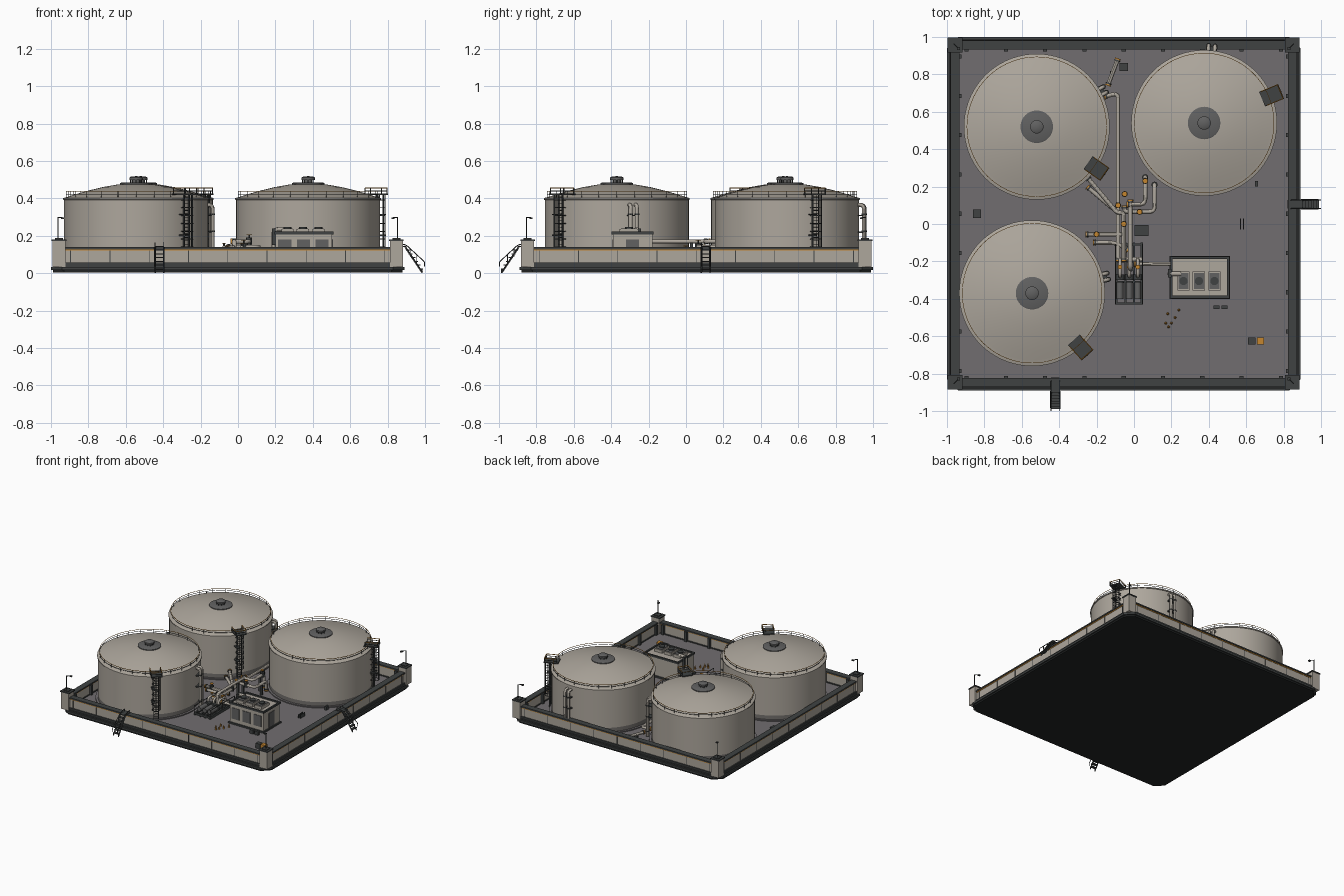
import bpy, bmesh, math
from mathutils import Matrix, Vector

if "Cube" in bpy.data.objects:
    bpy.data.objects.remove(bpy.data.objects["Cube"])

COL = {"beige": (.42, .385, .335), "floor_grey": (.165, .155, .16), "dark_grey": (.05, .055, .055),
       "black_grey": (.016, .018, .018), "orange": (.56, .24, .03), "stained_grey": (.17, .16, .15),
       "vent_grey": (.12, .12, .12)}
MATS = {}
for n, c in COL.items():
    MATS[n] = bpy.data.materials.new(n)
    MATS[n].diffuse_color = (*c, 1)
parts = {}
I = Matrix.Identity(4)


def get(name, mat):
    return parts.setdefault(name, (bmesh.new(), mat))[0]


def box(name, mat, lo, hi, M=I):
    lo, hi = Vector(lo), Vector(hi)
    s = hi - lo
    bmesh.ops.create_cube(get(name, mat), size=1, matrix=M @ Matrix.Translation((lo + hi) / 2) @ Matrix.Diagonal((*s, 1)))


def rod(name, mat, a, b, r, n=8, M=I, r2=None):
    a, b = M @ Vector(a), M @ Vector(b)
    d = b - a
    T = Matrix.Translation((a + b) / 2) @ d.to_track_quat('Z', 'Y').to_matrix().to_4x4()
    bmesh.ops.create_cone(get(name, mat), cap_ends=True, segments=n, radius1=r, radius2=r if r2 is None else r2,
                          depth=d.length, matrix=T)


def pipe(name, mat, pts, r, M=I, bend=.03, n=12):
    """Swept tube with rounded elbows."""
    pts = [M @ Vector(p) for p in pts]
    path = [pts[0]]
    for p, q, s in zip(pts, pts[1:], pts[2:]):
        k = min(bend, (p - q).length * .49, (s - q).length * .49)
        a, b = q + (p - q).normalized() * k, q + (s - q).normalized() * k
        path += [a.lerp(q, t).lerp(q.lerp(b, t), t) for t in (0, .2, .4, .6, .8, 1)]
    path.append(pts[-1])
    bm, rings, up = get(name, mat), [], None
    for i, p in enumerate(path):
        d = (path[min(i + 1, len(path) - 1)] - path[max(i - 1, 0)]).normalized()
        up = d.orthogonal() if up is None else up - d * up.dot(d)
        up.normalize()
        w = d.cross(up)
        rings.append([bm.verts.new(p + r * (up * math.cos(t) + w * math.sin(t)))
                      for t in (2 * math.pi * j / n for j in range(n))])
    for A, B in zip(rings, rings[1:]):
        for j in range(n):
            bm.faces.new((A[j], A[(j + 1) % n], B[(j + 1) % n], B[j]))
    bm.faces.new(rings[0][::-1])
    bm.faces.new(rings[-1])


def lathe(name, mat, prof, M, n=72):
    bm = get(name, mat)
    vs = [bm.verts.new(M @ Vector((r, 0, z))) for r, z in prof]
    es = [bm.edges.new(e) for e in zip(vs, vs[1:])]
    c = M.translation
    bmesh.ops.spin(bm, geom=vs + es, cent=c, axis=(0, 0, 1), angle=2 * math.pi, steps=n, use_merge=True)
    bmesh.ops.remove_doubles(bm, verts=bm.verts, dist=1e-5)


def octslab(name, mat, h, c, z0, z1):
    """Square slab with cut corners."""
    bm = get(name, mat)
    pts = [(h, h - c), (h - c, h), (c - h, h), (-h, h - c), (-h, c - h), (c - h, -h), (h - c, -h), (h, c - h)]
    f = bm.faces.new([bm.verts.new((CX + x, CY + y, z0)) for x, y in pts])
    g = bmesh.ops.extrude_face_region(bm, geom=[f])
    bmesh.ops.translate(bm, vec=(0, 0, z1 - z0), verts=[v for v in g['geom'] if isinstance(v, bmesh.types.BMVert)])


def frame(x, y, ang):
    return Matrix.Translation((x, y, 0)) @ Matrix.Rotation(ang, 4, 'Z')


CX, CY, FZ = -.055, .055, .048
# stepped base
octslab("base_bottom", "black_grey", .935, .06, .005, .018)
octslab("base_slab", "dark_grey", .945, .06, .018, .034)
octslab("base_step", "dark_grey", .935, .05, .034, .043)
octslab("yard_floor", "floor_grey", .925, .05, .043, FZ)

# perimeter wall, four sides with panels, ribs, stripe, corner posts and lamps
for k in range(4):
    M = frame(CX, CY, k * math.pi / 2)
    L = .9
    box("wall_panels", "beige", (.885, -L, .043), (.918, L, .128), M)
    box("wall_foot", "dark_grey", (.88, -L, .043), (.928, L, .056), M)
    box("wall_stripe", "orange", (.884, -L, .121), (.921, L, .128), M)
    box("wall_cap", "dark_grey", (.878, -L, .128), (.926, L, .139), M)
    for i in range(9):
        y = -.84 + i * .21
        box("wall_inner_ribs", "dark_grey", (.868, y - .011, FZ), (.886, y + .011, .128), M)
        box("wall_seams", "dark_grey", (.917, y - .002, .05), (.92, y + .002, .122), M)
    box("corner_posts", "beige", (.868, .868, .034), (.936, .936, .172), M)
    box("corner_caps", "dark_grey", (.862, .862, .172), (.941, .941, .181), M)
    box("corner_caps", "dark_grey", (.88, .88, .181), (.924, .924, .188), M)
    rod("lamp_poles", "dark_grey", (.908, .908, .18), (.908, .908, .3), .003, 6, M)
    rod("lamp_poles", "dark_grey", (.908, .908, .298), (.885, .885, .298), .003, 6, M)
    box("lamp_heads", "dark_grey", (.875, .875, .29), (.891, .891, .298), M)

# stairs over the wall
for M in (frame(.89, .105, 0), frame(-.42, -.89, -math.pi / 2)):
    w = .023
    box("stair_landing", "dark_grey", (-.062, -w, .139), (.012, w, .145), M)
    for i in range(6):
        box("stair_treads", "dark_grey", (.008 + i * .014, -w, .12 - i * .02), (.03 + i * .014, w, .126 - i * .02), M)
    for i in range(4):
        box("stair_treads", "dark_grey", (-.07, -w, .062 + i * .02), (-.055, w, .067 + i * .02), M)
    for s in (-w, w):
        pipe("stair_stringers", "dark_grey", [(.005, s, .139), (.095, s, .004)], .005, M, n=6)
        pipe("stair_rails", "dark_grey", [(-.05, s, .145), (-.05, s, .165), (.01, s, .15), (.108, s, .06), (.108, s, .035)],
             .0026, M, .01, 6)
        for u, z in ((.03, .13), (.065, .098)):
            rod("stair_rails", "dark_grey", (u, s, z - .04), (u, s, z), .002, 6, M)
        rod("stair_feet", "dark_grey", (.095, s, 0), (.095, s, .02), .003, 6, M)

# storage tanks: centre, ladder angle, overflow pipe angle
R = .385
for x, y, la, pa in ((-.52, .52, -.61, .5), (-.545, -.37, -.84, .22), (.375, .54, .39, 1.47)):
    C = frame(x, y, 0)
    lathe("tank_foundations", "floor_grey", [(.37, FZ), (.402, FZ), (.402, .056), (.37, .056)], C)
    lathe("tank_stained_skirts", "stained_grey", [(R, .05), (R, .088)], C)
    lathe("tank_shells", "beige", [(R, .088), (R, .392), (R + .005, .393), (R + .005, .401), (R - .004, .404), (.36, .41)], C)
    lathe("tank_roofs", "beige", [(.36, .41), (.31, .426), (.25, .443), (.18, .46), (.1, .474), (0, .481)], C)
    lathe("roof_vent_flanges", "vent_grey", [(.087, .465), (.087, .481), (.08, .484), (0, .485)], C, 32)
    lathe("roof_vents", "vent_grey", [(.022, .48), (.022, .497), (.036, .499), (.036, .511), (.028, .516), (0, .519)], C, 24)
    for i in range(8):
        t = i * math.pi / 4
        rod("roof_vent_bolts", "dark_grey", (.03 * math.cos(t), .03 * math.sin(t), .484),
            (.03 * math.cos(t), .03 * math.sin(t), .5), .003, 6, C)
    # roof guard rail
    for name, mat, z in (("guard_rail_top", "orange", .437), ("guard_rail_mid", "dark_grey", .422)):
        lathe(name, mat, [(.372, z - .0012), (.3745, z - .0012), (.3745, z + .0012), (.372, z + .0012), (.372, z - .0012)], C)
    for i in range(24):
        t = i * math.pi / 12
        p = (.373 * math.cos(t), .373 * math.sin(t))
        rod("guard_rail_posts", "dark_grey", (*p, .403), (*p, .437), .0015, 5, C)
    # caged ladder with top platform
    M = frame(x, y, la)
    box("ladder_platform", "dark_grey", (.335, -.042, .418), (.445, .042, .426), M)
    for a, b in (((.345, -.04), (.44, -.04)), ((.44, -.04), (.44, .04)), ((.345, .04), (.44, .04))):
        rod("platform_rails", "orange", (*a, .455), (*b, .455), .003, 6, M)
        rod("platform_rails_mid", "dark_grey", (*a, .44), (*b, .44), .0025, 6, M)
        for p in (a, b):
            rod("platform_posts", "dark_grey", (*p, .42), (*p, .456), .003, 6, M)
    for v in (-.017, .017):
        box("ladder_rails", "dark_grey", (.4, v - .003, FZ), (.408, v + .003, .425), M)
    for i in range(20):
        rod("ladder_rungs", "dark_grey", (.404, -.017, .065 + i * .018), (.404, .017, .065 + i * .018), .002, 5, M)
    hoop = [(.404 + .04 * math.sin(t), .03 * math.cos(t)) for t in (i * math.pi / 8 for i in range(9))]
    for i in range(7):
        z = .14 + i * .042
        pipe("ladder_cage", "dark_grey", [(*p, z) for p in hoop], .0028, M, .001, 5)
        for v in (-.02, .02):
            rod("ladder_brackets", "dark_grey", (.38, v, z), (.404, v, z), .0025, 5, M)
    for i in (1, 3, 4, 5, 7):
        rod("ladder_cage", "dark_grey", (*hoop[i], .14), (*hoop[i], .42), .0022, 5, M)
    for z in (.2, .31):
        box("ladder_rest_steps", "dark_grey", (.383, -.034, z), (.435, -.006, z + .007), M)
    # overflow pipes
    M = frame(x, y, pa)
    for v in (-.017, .017):
        pipe("overflow_pipes", "beige", [(.37, v, .365), (.415, v, .365), (.415, v, .06)], .0105, M, .025)
        for z in (.1, .22, .31):
            rod("pipe_clamps", "dark_grey", (.415, v, z), (.415, v, z + .008), .0135, 12, M)
    box("pipe_brackets", "dark_grey", (.38, -.03, .215), (.41, .03, .222), M)
    box("pipe_brackets", "dark_grey", (.38, -.03, .305), (.41, .03, .312), M)

# yard pipework
runs = [[(-.085, .885, .09), (-.14, .74, .09)],
        [(-.16, .68, .1), (-.085, .7, .1), (-.085, -.2, .1)],
        [(-.25, .25, .11), (-.09, .06, .11), (-.055, .06, .11), (-.055, -.2, .11)],
        [(-.25, .2, .08), (-.11, .08, .08), (-.09, .08, .08)],
        [(-.05, .1, .14), (-.05, .065, .14), (.11, .065, .14), (.11, .21, .14), (.11, .21, .06)],
        [(-.04, .105, .17), (.06, .105, .17), (.06, .25, .17), (.06, .25, .06)],
        [(-.26, -.055, .1), (-.05, -.055, .1)], [(-.22, -.1, .1), (-.1, -.1, .1), (-.03, -.14, .1)],
        [(-.02, .13, .17), (-.02, -.24, .17), (-.02, -.24, .06)],
        [(.0, -.213, .1), (.07, -.213, .1), (.22, -.213, .1)]]
for p in runs:
    pipe("yard_pipes", "beige", p, .0115)
    for a, b in ((p[0], p[1]), (p[-1], p[-2])):
        a, d = Vector(a), (Vector(b) - Vector(a)).normalized()
        rod("pipe_flanges", "orange", a, a + d * .007, .0165, 14)
        rod("pipe_flanges_inner", "dark_grey", a + d * .009, a + d * .016, .0165, 14)
for x, y, z in ((-.085, .45, .1), (-.085, .2, .1), (-.085, 0, .1), (-.055, -.1, .11), (.0, .065, .14), (.06, .2, .17),
                (.11, .15, .14), (-.17, -.055, .1), (-.17, .155, .1), (-.02, .03, .17), (-.12, .81, .09)):
    box("pipe_supports", "dark_grey", (x - .008, y - .008, FZ), (x + .008, y + .008, z - .008))
for x, y, z in ((-.05, .16, .1), (-.085, .1, .1), (-.055, 0, .11), (-.2, -.055, .1), (.03, .065, .14), (.06, .23, .17)):
    rod("valve_bodies", "dark_grey", (x, y, z - .016), (x, y, z + .02), .016, 12)
    rod("valve_stems", "dark_grey", (x, y, z + .02), (x, y, z + .036), .004, 8)
    rod("valve_wheels", "orange", (x, y, z + .034), (x, y, z + .038), .014, 14)

# pump skid
for x in (-.095, -.045, 0, .042):
    box("skid_beams", "dark_grey", (x - .006, -.43, FZ), (x + .006, -.1, .07))
for y in (-.425, -.31, -.2, -.11):
    box("skid_beams", "dark_grey", (-.1, y - .006, .055), (.047, y + .006, .07))
for x in (-.075, -.025, .02):
    rod("pump_motors", "vent_grey", (x, -.4, .09), (x, -.31, .09), .018, 16)
    rod("pump_casings", "dark_grey", (x, -.3, .09), (x, -.27, .09), .023, 16)
    pipe("pump_pipes", "beige", [(x, -.28, .09), (x, -.28, .14), (x, -.19, .14), (x, -.19, .08)], .009)
    rod("valve_wheels", "orange", (x, -.23, .158), (x, -.23, .162), .012, 14)
    rod("valve_stems", "dark_grey", (x, -.23, .14), (x, -.23, .16), .005, 8)
pipe("pump_pipes", "beige", [(-.1, -.19, .1), (.045, -.19, .1)], .013)
for x in (-.1, .045):
    rod("skid_rails", "dark_grey", (x, -.425, .12), (x, -.11, .12), .003, 6)
    for y in (-.425, -.27, -.11):
        rod("skid_rails", "dark_grey", (x, y, .06), (x, y, .12), .003, 6)

# equipment cabin with three roof fans
box("cabin_plinth", "dark_grey", (.19, -.4, FZ), (.513, -.17, .06))
box("cabin_body", "beige", (.2, -.39, .06), (.503, -.18, .212))
for a, b in (((.195, -.397), (.51, -.383)), ((.195, -.187), (.51, -.173)),
             ((.195, -.397), (.207, -.173)), ((.498, -.397), (.51, -.173))):
    box("cabin_roof_frame", "dark_grey", (*a, .207), (*b, .222))
for x in (.265, .347, .43):
    box("fan_housings", "beige", (x - .033, -.355, .212), (x + .033, -.255, .235))
    box("fan_grilles", "vent_grey", (x - .027, -.348, .235), (x + .027, -.262, .239))
    rod("fan_rings", "dark_grey", (x, -.305, .238), (x, -.305, .247), .022, 20)
for x in (.25, .35, .45):
    box("cabin_louvres", "vent_grey", (x - .035, -.394, .09), (x + .035, -.389, .18))
box("cabin_door", "vent_grey", (.502, -.32, .062), (.507, -.25, .18))
pipe("cabin_duct", "beige", [(.19, -.265, .06), (.19, -.265, .235), (.25, -.265, .235)], .012)
box("cabin_junction_box", "dark_grey", (.183, -.285, .15), (.2, -.24, .24))

# small yard items
for x, y, a, b, h in ((-.84, .055, .022, .022, .01), (.04, -.035, .037, .03, .02), (-.055, .84, .022, .022, .01),
                      (.63, -.625, .02, .018, .04), (.44, -.445, .016, .01, .03), (.485, -.445, .016, .01, .03),
                      (.655, .215, .008, .015, .03), (.57, 0, .002, .03, .03), (.585, 0, .002, .03, .03)):
    box("yard_boxes", "dark_grey", (x - a, y - b, FZ), (x + a, y + b, FZ + h))
box("orange_crate", "orange", (.657, -.643, FZ), (.695, -.607, .09))
for x, y in ((.17, -.53), (.2, -.53), (.185, -.55), (.22, -.5), (.18, -.48), (.24, -.46)):
    rod("safety_cones", "orange", (x, y, FZ), (x, y, .075), .007, 8, r2=.002)

for name, (bm, mat) in parts.items():
    bmesh.ops.recalc_face_normals(bm, faces=bm.faces)
    me = bpy.data.meshes.new(name)
    bm.to_mesh(me)
    bm.free()
    me.materials.append(MATS[mat])
    ob = bpy.data.objects.new(name, me)
    bpy.context.collection.objects.link(ob)
    ob.select_set(True)
    bpy.context.view_layer.objects.active = ob
bpy.ops.object.shade_smooth_by_angle(angle=math.radians(30))

for m in bpy.data.materials:
    if m.users and not m.is_grease_pencil:
        m.use_nodes = True
        m.node_tree.nodes["Principled BSDF"].inputs["Base Color"].default_value = m.diffuse_color
